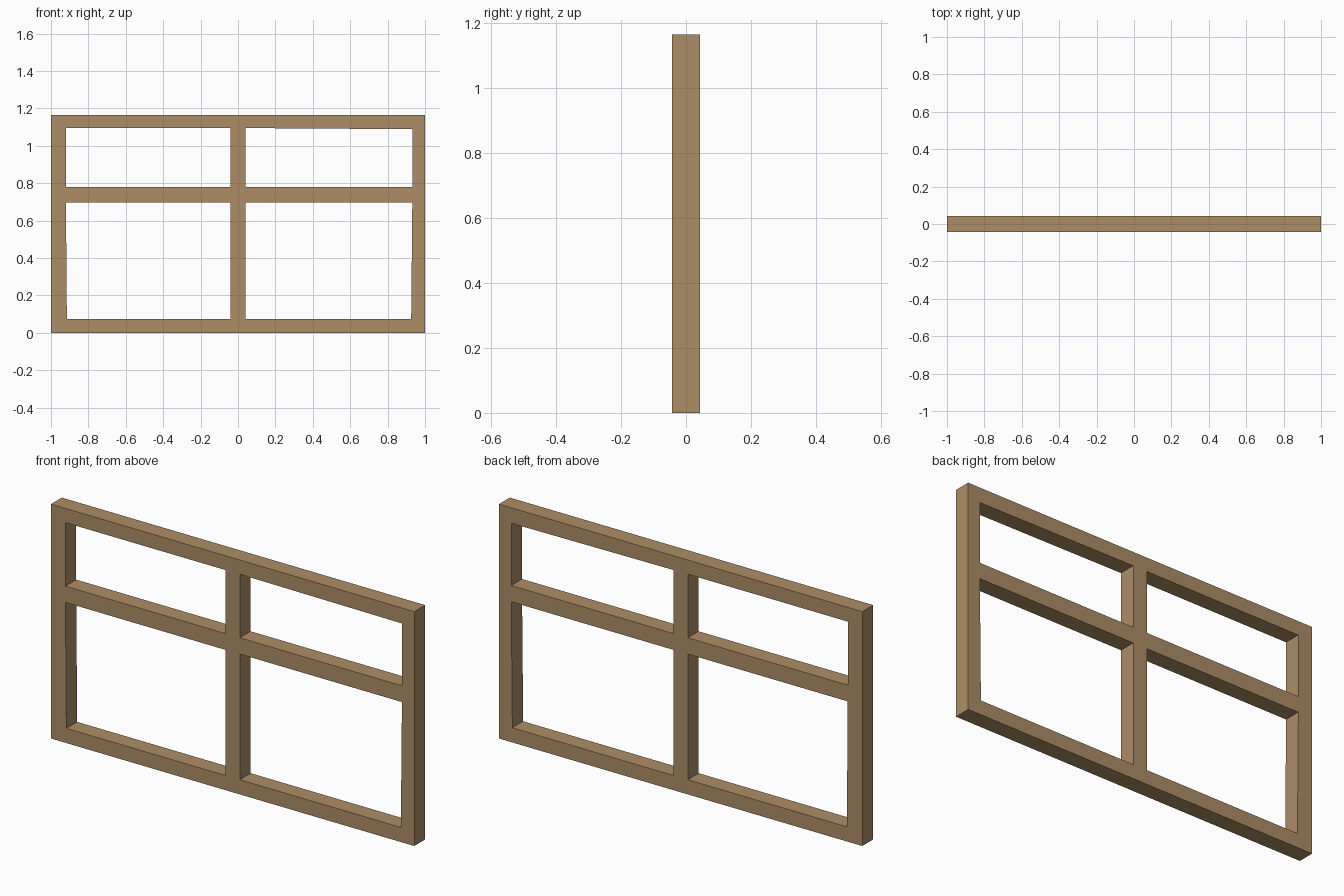
import bpy, bmesh

if "Cube" in bpy.data.objects:
    bpy.data.objects.remove(bpy.data.objects["Cube"])

# Grid lines of the frame: outer edge, opening edges, outer edge
XS = [-1.0, -0.92, -0.04, 0.04, 0.932, 1.0]
ZS = [0.0, 0.073, 0.698, 0.779, 1.095, 1.166]
HALF_DEPTH = 0.0425
# Slightly irregular opening corners: (column, row) -> (x, z)
UNEVEN = {(1, 1): (-0.915, 0.073), (4, 1): (0.926, 0.073), (4, 4): (0.932, 1.089)}
OPENINGS = {(i, j) for i in (1, 3) for j in (1, 3)}

wood = bpy.data.materials.new("light_brown_wood")
wood.diffuse_color = (0.418, 0.270, 0.133, 1.0)
wood.use_nodes = True
wood.node_tree.nodes["Principled BSDF"].inputs["Base Color"].default_value = wood.diffuse_color

# Front face of the frame: all grid cells except the four openings
bm = bmesh.new()
verts = {}
for i, x in enumerate(XS):
    for j, z in enumerate(ZS):
        px, pz = UNEVEN.get((i, j), (x, z))
        verts[i, j] = bm.verts.new((px, -HALF_DEPTH, pz))
for i in range(5):
    for j in range(5):
        if (i, j) not in OPENINGS:
            bm.faces.new([verts[i, j], verts[i + 1, j], verts[i + 1, j + 1], verts[i, j + 1]])

# Extrude to the full depth of the bars
result = bmesh.ops.extrude_face_region(bm, geom=bm.faces[:], use_keep_orig=True)
moved = [g for g in result["geom"] if isinstance(g, bmesh.types.BMVert)]
bmesh.ops.translate(bm, verts=moved, vec=(0, 2 * HALF_DEPTH, 0))
bmesh.ops.recalc_face_normals(bm, faces=bm.faces[:])

mesh = bpy.data.meshes.new("window_frame")
bm.to_mesh(mesh)
bm.free()
mesh.materials.append(wood)
frame = bpy.data.objects.new("window_frame", mesh)
bpy.context.collection.objects.link(frame)
